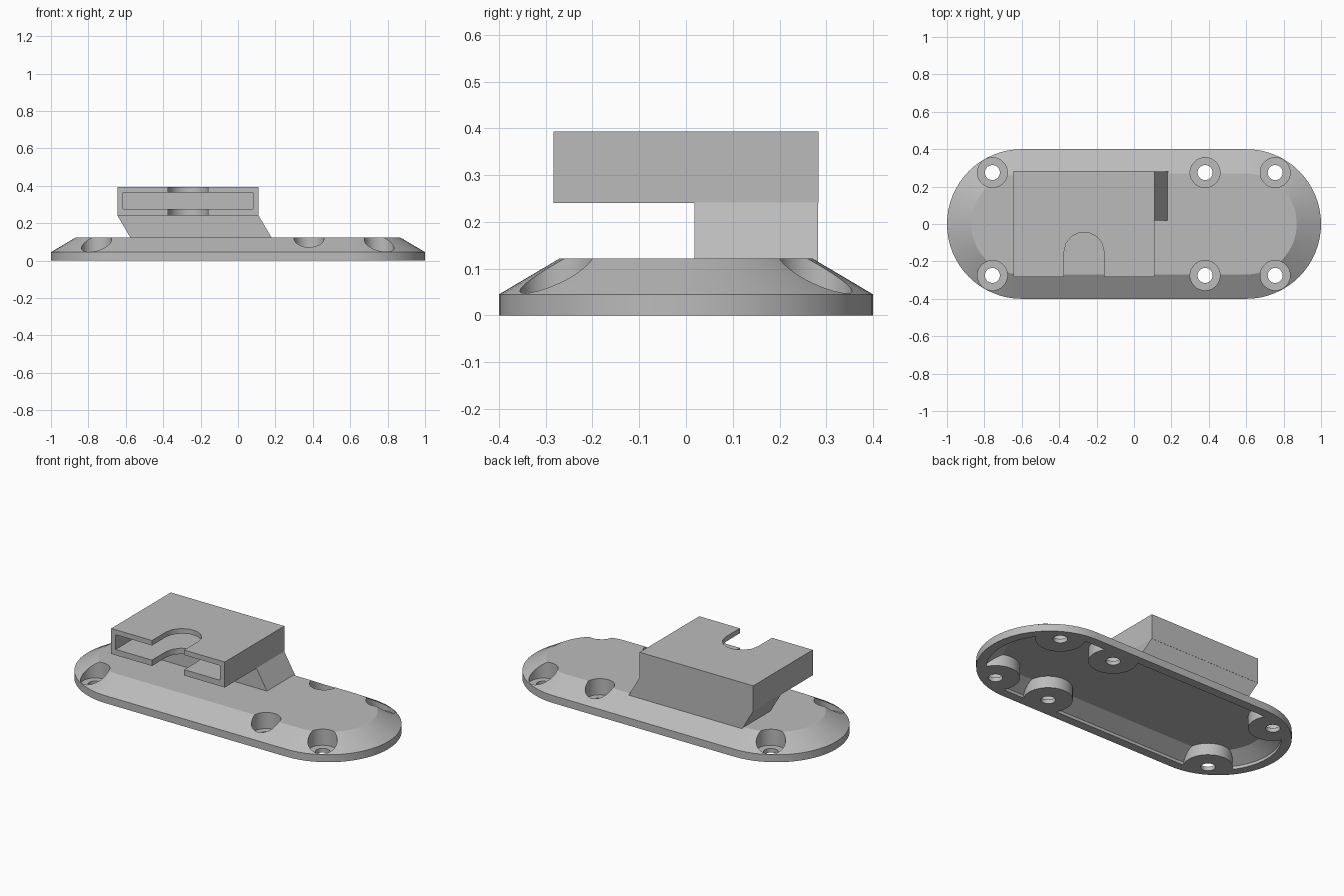
import bpy, bmesh
from math import pi, cos, sin, radians

cube = bpy.data.objects.get("Cube")
if cube:
    bpy.data.objects.remove(cube)

grey = bpy.data.materials.new("plain_grey")
grey.use_nodes = True
colour = (0.5, 0.5, 0.5, 1)
grey.diffuse_color = colour
grey.node_tree.nodes["Principled BSDF"].inputs["Base Color"].default_value = colour


def loft(name, rings):
    """Solid skinned through matching rings of points, capped at both ends."""
    bm = bmesh.new()
    loops = [[bm.verts.new(p) for p in ring] for ring in rings]
    for a, b in zip(loops, loops[1:]):
        for i in range(len(a)):
            j = (i + 1) % len(a)
            bm.faces.new((a[i], a[j], b[j], b[i]))
    bm.faces.new(loops[0])
    bm.faces.new(loops[-1])
    bmesh.ops.recalc_face_normals(bm, faces=bm.faces)
    mesh = bpy.data.meshes.new(name)
    bm.to_mesh(mesh)
    bm.free()
    mesh.materials.append(grey)
    obj = bpy.data.objects.new(name, mesh)
    bpy.context.collection.objects.link(obj)
    return obj


def stadium(inset, z, steps=32):
    """Long outline with round ends, drawn in from the plate edge."""
    r = 0.4 - inset
    ring = []
    for side, start in ((1, -pi / 2), (-1, pi / 2)):
        for i in range(steps + 1):
            a = start + pi * i / steps
            ring.append((side * 0.6 + r * cos(a), r * sin(a), z))
    return ring


def rect(x0, x1, y0, y1, z):
    return [(x0, y0, z), (x1, y0, z), (x1, y1, z), (x0, y1, z)]


def box(name, x0, x1, y0, y1, z0, z1):
    return loft(name, [rect(x0, x1, y0, y1, z) for z in (z0, z1)])


def cylinder(name, x, y, r, z0, z1, n=48):
    angles = [2 * pi * i / n for i in range(n)]
    return loft(name, [[(x + r * cos(a), y + r * sin(a), z) for a in angles]
                       for z in (z0, z1)])


def cut(target, cutter):
    """Subtract the cutter from the target and discard it."""
    cutter.hide_render = True
    mod = target.modifiers.new("cut", 'BOOLEAN')
    mod.operation = 'DIFFERENCE'
    mod.solver = 'EXACT'
    mod.object = cutter
    bpy.context.view_layer.objects.active = target
    bpy.ops.object.modifier_apply(modifier=mod.name)
    bpy.data.objects.remove(cutter)


# Base plate with sloped edge
base = loft("base_plate", [stadium(0, 0), stadium(0, 0.045), stadium(0.13, 0.122)])
screws = [(x, y) for x in (-0.757, 0.38, 0.755) for y in (-0.275, 0.275)]

# Hollow underside, leaving a round boss around each screw
hollow = loft("hollow", [stadium(0.055, -0.05), stadium(0.055, 0.018),
                         stadium(0.145, 0.072)])
for x, y in screws:
    cut(hollow, cylinder("boss", x, y, 0.135, -0.1, 0.2))
cut(base, hollow)

# Countersunk screw holes
for x, y in screws:
    cut(base, cylinder("counterbore", x, y, 0.08, 0.025, 0.2))
    cut(base, cylinder("screw_hole", x, y, 0.04, -0.1, 0.1))

# Slanted neck carrying the holder
neck = loft("slanted_neck", [rect(-0.562, 0.193, 0.018, 0.282, 0.1),
                             rect(-0.645, 0.11, 0.018, 0.282, 0.241)])

# Flat holder sleeve, open at the front
sleeve = box("holder_sleeve", -0.645, 0.11, -0.283, 0.283, 0.24, 0.393)
cut(sleeve, box("pocket", -0.615, 0.08, -0.4, 0.253, 0.275, 0.363))

# Round-ended thumb slot through both sleeve walls
mid, r, n = -0.267, 0.107, 7
outline = [(mid - r, -0.4), (mid + r, -0.4)]
outline += [(mid + r * cos(pi * i / n), -0.15 + r * sin(pi * i / n)) for i in range(n + 1)]
cut(sleeve, loft("thumb_slot", [[(x, y, z) for x, y in outline] for z in (0.2, 0.5)]))

# Smooth the round walls, keep edges crisp
for obj in (base, neck, sleeve):
    bpy.ops.object.select_all(action='DESELECT')
    obj.select_set(True)
    bpy.context.view_layer.objects.active = obj
    bpy.ops.object.shade_smooth_by_angle(angle=radians(26))
